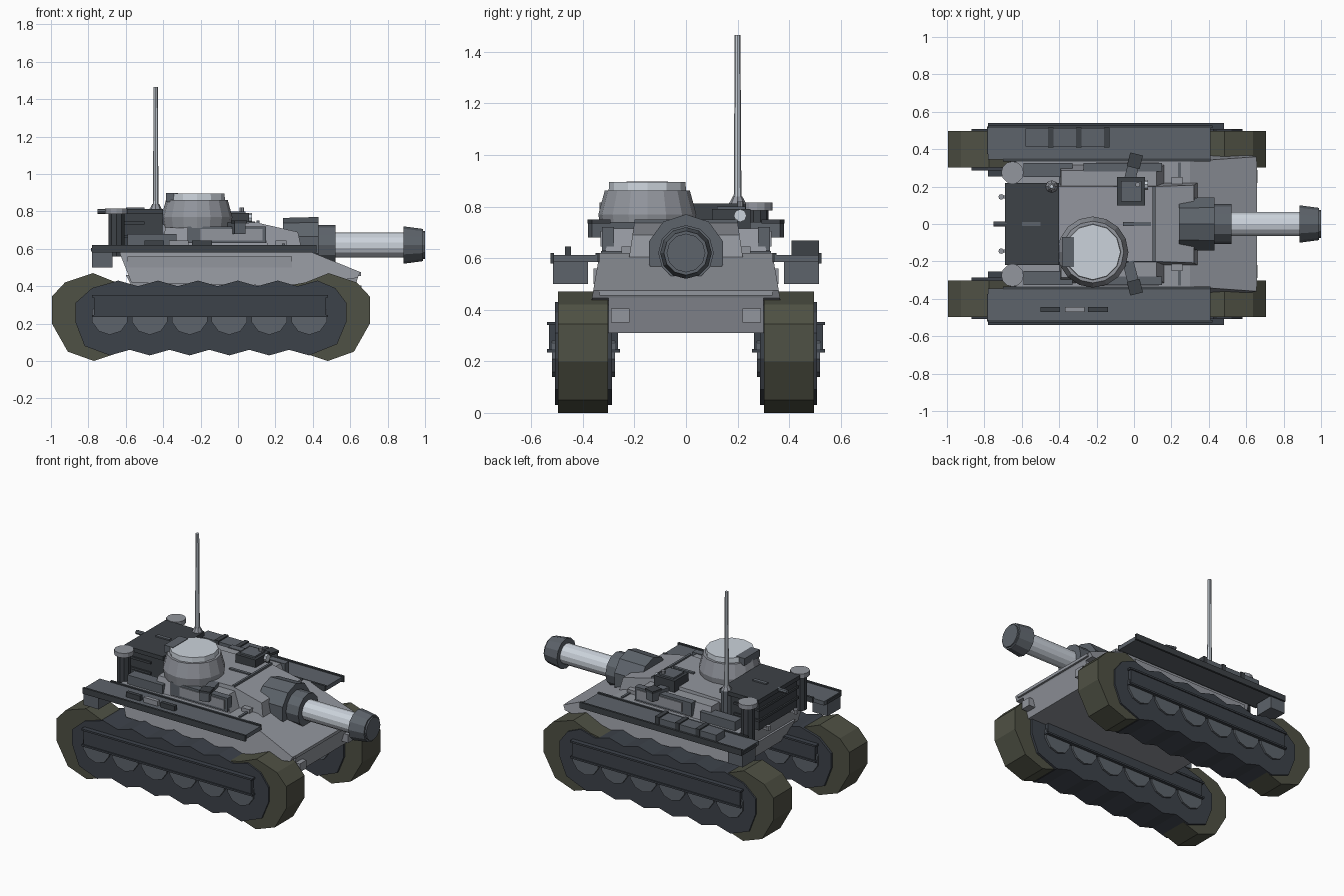
import bpy, bmesh
from mathutils import Vector

if "Cube" in bpy.data.objects:
    bpy.data.objects.remove(bpy.data.objects["Cube"])


def material(name, *rgb):
    m = bpy.data.materials.new(name)
    m.use_nodes = True
    m.diffuse_color = (*rgb, 1)
    m.node_tree.nodes["Principled BSDF"].inputs["Base Color"].default_value = (*rgb, 1)
    return m


hull_grey = material("hull grey", .29, .305, .34)
slate = material("slate grey", .11, .126, .147)
charcoal = material("charcoal", .047, .054, .063)
navy = material("dark blue grey", .046, .054, .068)
olive = material("dark olive", .078, .082, .058)
pale = material("pale steel", .6, .65, .71)


def finish(name, bm, mat):
    bmesh.ops.recalc_face_normals(bm, faces=bm.faces)
    mesh = bpy.data.meshes.new(name)
    bm.to_mesh(mesh)
    bm.free()
    mesh.materials.append(mat)
    obj = bpy.data.objects.new(name, mesh)
    bpy.context.collection.objects.link(obj)
    return obj


def box(name, x, y, z, mat, turn=0):
    """Box from (low, high) ranges, optionally turned about its upright axis."""
    bm = bmesh.new()
    bmesh.ops.create_cube(bm, size=1)
    for v in bm.verts:
        v.co = [(r[1] - r[0]) * c for r, c in zip((x, y, z), v.co)]
    obj = finish(name, bm, mat)
    obj.location = [sum(r) / 2 for r in (x, y, z)]
    obj.rotation_euler.z = turn
    return obj


def side_box(name, side, x, y, z, mat, turn=0):
    return box(name, x, sorted((side * y[0], side * y[1])), z, mat, side * turn)


def tube(name, start, end, r1, r2, mat, sides=12):
    """Tapered cylinder between two points."""
    a, b = Vector(start), Vector(end)
    bm = bmesh.new()
    bmesh.ops.create_cone(bm, cap_ends=True, segments=sides, radius1=r1, radius2=r2, depth=(b - a).length)
    obj = finish(name, bm, mat)
    obj.location = (a + b) / 2
    obj.rotation_mode = 'QUATERNION'
    obj.rotation_quaternion = (b - a).to_track_quat('Z', 'Y')
    return obj


def prism(name, outline, low, high, mat):
    """Extrude an x-z outline across y; the limits are functions of height."""
    bm = bmesh.new()
    ends = [[bm.verts.new((x, f(z), z)) for x, z in outline] for f in (low, high)]
    for ring in ends:
        bm.faces.new(ring)
    n = len(outline)
    for i in range(n):
        j = (i + 1) % n
        bm.faces.new((ends[0][i], ends[0][j], ends[1][j], ends[1][i]))
    return finish(name, bm, mat)


def slab(name, outline, width, mat):
    return prism(name, outline, lambda z: -width(z), width, mat)


# Hull: tapered upper body and narrower belly
slab("upper_hull", [(-.63, .62), (.3, .62), (.655, .475), (.64, .445), (.32, .40), (-.57, .42), (-.63, .57)],
     lambda z: .335 + (.62 - z) * .17, hull_grey)
slab("lower_hull", [(-.6, .46), (.645, .46), (.6, .31), (-.52, .31)], lambda z: .3, hull_grey)
box("glacis_seam", (.235, .25), (-.33, .33), (.615, .628), slate)
box("nose_lip", (.635, .658), (-.335, .335), (.455, .475), hull_grey)

# Casemate
slab("casemate", [(-.4, .6), (-.4, .73), (.1, .74), (.32, .69), (.34, .6)],
     lambda z: .2 + (.74 - z) * .15, hull_grey)
slab("casemate_shoulder", [(-.4, .6), (-.39, .715), (.12, .715), (.17, .6)],
     lambda z: .285 + (.72 - z) * .3, hull_grey)
box("roof_bar", (.1, .115), (-.2, .2), (.73, .75), slate)
box("roof_strip", (-.06, .09), (-.01, .01), (.73, .746), slate)

# Cupola
cx, cy = -.22, -.15
tube("cupola_base", (cx, cy, .71), (cx, cy, .77), .18, .19, hull_grey, 16)
tube("cupola", (cx, cy, .77), (cx, cy, .862), .19, .165, hull_grey, 16)
tube("cupola_lid", (cx, cy, .862), (cx, cy, .895), .15, .148, pale, 12)
box("cupola_sight", (-.385, -.32), (-.23, -.07), (.85, .898), slate)

# Gun
tube("mantlet", (.24, 0, .62), (.43, 0, .62), .145, .15, slate, 10)
tube("mantlet_collar", (.43, 0, .62), (.52, 0, .62), .108, .108, slate, 12)
tube("barrel", (.5, 0, .62), (.9, 0, .62), .066, .066, pale, 14)
tube("muzzle", (.885, 0, .62), (.99, 0, .62), .1, .086, slate, 12)
tube("muzzle_bore", (.985, 0, .62), (1, 0, .62), .075, .075, slate, 12)

# Engine housing
box("engine_housing", (-.68, -.4), (-.2, .2), (.6, .79), charcoal)
box("engine_lid", (-.69, -.4), (-.22, .22), (.785, .812), charcoal)
box("lid_handle", (-.6, -.5), (-.012, .012), (.81, .82), slate)
tube("rear_knob", (-.75, 0, .8), (-.68, 0, .8), .014, .014, slate, 8)
for z in (.66, .73):
    box("engine_rib", (-.69, -.5), (-.21, .21), (z, z + .015), charcoal)

# Antenna
tube("antenna_foot", (-.44, .2, .62), (-.44, .2, .81), .033, .033, slate, 8)
tube("antenna_base", (-.44, .2, .81), (-.44, .2, .84), .034, .018, hull_grey, 8)
tube("antenna", (-.44, .2, .82), (-.44, .2, 1.465), .015, .011, pale, 8)

# Roof sight, its stand and lens
box("sight_box", (-.09, .06), (.1, .25), (.715, .79), charcoal)
box("sight_box_top", (-.07, .04), (.12, .23), (.79, .8), slate)
tube("sight_stalk", (.02, .21, .7), (.02, .21, .82), .013, .013, hull_grey, 8)
tube("sight_lens", (.05, .21, .765), (.075, .21, .765), .025, .025, pale, 8)

# Track outlines built from evenly spaced wheel stations
stations = [-.685 + .213 * i for i in range(6)]
bottom, top = [], []
for i, x in enumerate(stations):
    bottom.append((x, .03))
    top.append((x + .045, .43))
    if i < 5:
        bottom.append((x + .106, .06))
        top.append((x + .15, .40))
rim = [(.52, .39), (.58, .31), (.58, .21), (.53, .09)]
panel = [(-.87, .21), (-.82, .08)] + bottom + rim[::-1] + top[::-1] + [(-.78, .39), (-.87, .31)]
front_end = [(.3, .06), (.48, 0), (.62, .05), (.705, .2), (.705, .345), (.635, .42), (.485, .47), (.36, .42), (.25, .4)]
rear_end = [(max(-.29 - x, -1), z) for x, z in front_end]

for s in (-1, 1):
    # Running gear
    prism("front_track", front_end, lambda z: s * .303, lambda z: s * .497, olive)
    prism("rear_track", rear_end, lambda z: s * .303, lambda z: s * .497, olive)
    prism("track_core", panel, lambda z: s * .287, lambda z: s * .508, navy)
    for x in stations:
        tube("road_wheel", (x, s * .275, .24), (x, s * .52, .24), .1, .1, slate, 10)
    for face, out in ((.508, 1), (.287, -1)):
        side_box("track_rail", s, (-.77, .47), (face, face + out * .024), (.24, .345), navy)
        for z in (.235, .34):
            side_box("rail_edge", s, (-.78, .48), (face, face + out * .032), (z, z + .012), navy)

    # Fenders with rolled outer edge and rear bins
    side_box("fender", s, (-.78, .41), (.345, .522), (.585, .612), slate)
    side_box("fender_edge", s, (-.78, .42), (.512, .526), (.58, .62), charcoal)
    side_box("fender_inner_edge", s, (-.7, .41), (.335, .35), (.585, .62), charcoal)
    side_box("rear_bin", s, (-.78, -.67), (.38, .515), (.5, .605), slate)
    side_box("bin_lid", s, (-.785, -.665), (.375, .52), (.585, .605), charcoal)
    side_box("hull_side_plate", s, (-.59, .29), (.34, .358), (.5, .56), hull_grey)
    side_box("tow_bracket", s, (.6, .66), (.22, .29), (.35, .405), hull_grey)

    # Exhaust stacks
    tube("exhaust", (-.65, s * .275, .56), (-.65, s * .275, .79), .045, .045, charcoal, 10)
    tube("exhaust_cap", (-.65, s * .275, .785), (-.65, s * .275, .815), .06, .06, hull_grey, 12)
    tube("rear_stud", (-.71, s * .145, .59), (-.71, s * .145, .62), .015, .015, hull_grey, 8)
    box("stud_arm", (-.71, -.61), (s * .145 - .008, s * .145 + .008), (.59, .605), hull_grey)
    side_box("deck_locker", s, (-.59, -.33), (.25, .325), (.6, .68), slate)

    # Casemate side window frame, side lamps and hinges
    side_box("side_frame", s, (-.27, .15), (.28, .325), (.63, .72), slate)
    side_box("side_panel", s, (-.2, .13), (.325, .331), (.645, .705), hull_grey)
    side_box("side_lamp", s, (-.04, .02), (.2, .375), (.68, .74), slate, -.25)
    side_box("lamp_cap", s, (-.03, .04), (.3, .375), (.735, .75), charcoal, -.25)
    side_box("glacis_hinge", s, (.2, .26), (.2, .25), (.62, .645), hull_grey)

# Left fender stowage boxes
for i in range(3):
    x = -.58 + i * .15
    side_box("stowage_box", 1, (x, x + .135), (.415, .51), (.61, .66), slate)
    side_box("stowage_strap", 1, (x + .12, x + .15), (.41, .515), (.61, .668), charcoal)

# Right fender tools
for x, m in ((-.5, charcoal), (-.37, hull_grey), (-.245, charcoal)):
    side_box("tool", -1, (x, x + .105), (.445, .47), (.61, .645), m)
